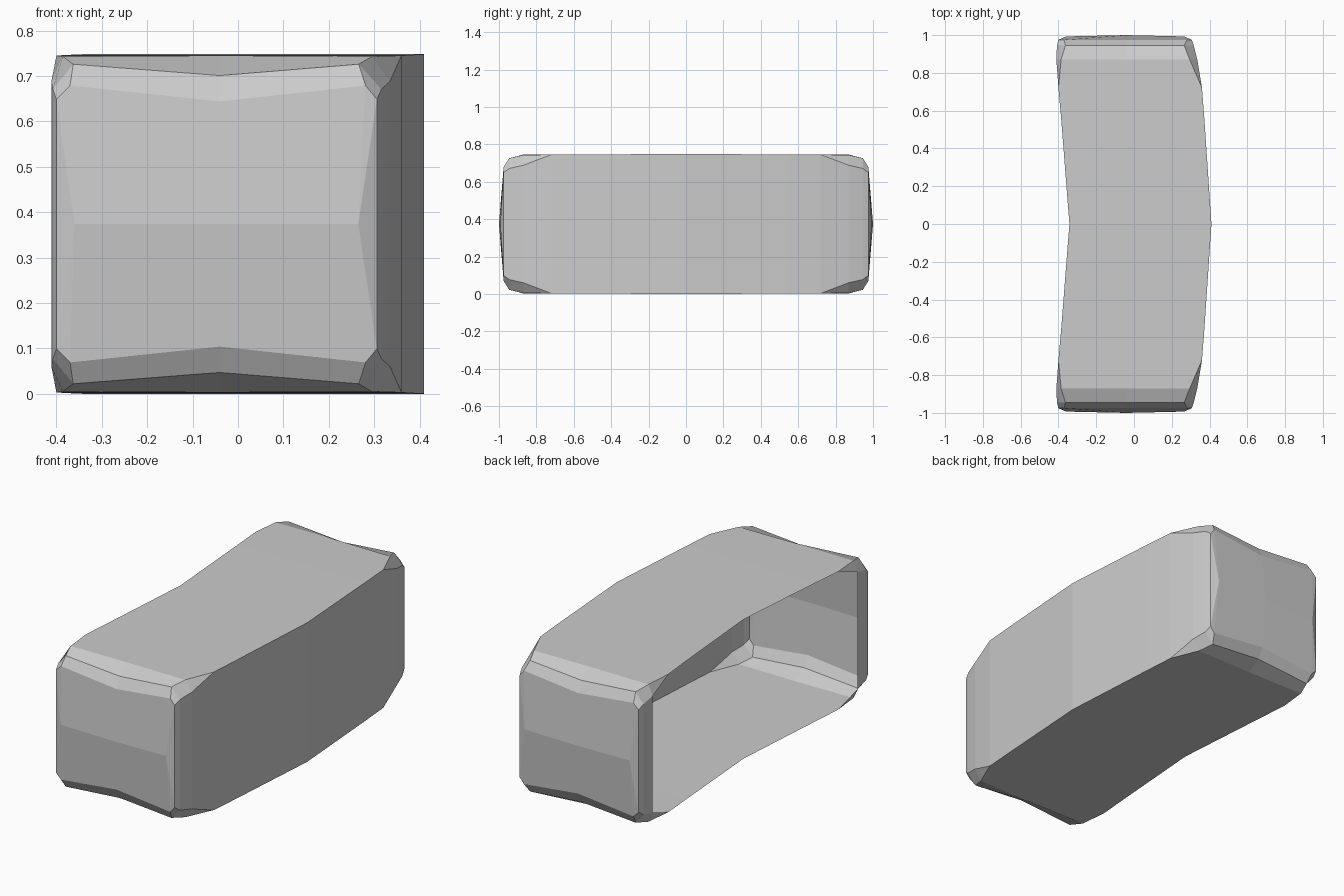
import bpy, bmesh
from mathutils import Vector

if "Cube" in bpy.data.objects:
    bpy.data.objects.remove(bpy.data.objects["Cube"])

ZC = 0.374  # mid height of the shell


def section(y, xb, xf, h, hm, cb=0.0, cf=0.0, cz=0.0):
    """Open C-shaped cross-section at y: back edge xb, front edge xf, half height h
    (hm at its middle), with corner cuts cb / cf in x and cz in z."""
    low = [(xb, -h + cz), (xb + cb, -h), (-0.04, -hm), (xf - cf, -h), (xf, -h + cz)]
    pts = low + [(xf, 0.0)] + [(x, -z) for x, z in reversed(low)]
    return [Vector((x, y, ZC + z)) for x, z in pts]


# half of the curved shell, from the middle to the rounded end
sections = [
    section(0.00, -0.342, 0.41, 0.374, 0.374),
    section(0.55, -0.385, 0.373, 0.372, 0.372),
    section(0.72, -0.400, 0.36, 0.371, 0.371),
    section(0.87, -0.411, 0.335, 0.369, 0.371, 0.025, 0.04, 0.055),
    section(0.945, -0.408, 0.316, 0.352, 0.327, 0.045, 0.05, 0.055),
    section(0.975, -0.400, 0.306, 0.305, 0.27, 0.030, 0.025, 0.03),
]

bm = bmesh.new()
rings = [[bm.verts.new(p) for p in s] for s in sections]
n = len(rings[0])
for i, (a, b) in enumerate(zip(rings, rings[1:])):
    for k in range(n - 1):
        bm.faces.new((a[k], a[k + 1], b[k + 1], b[k]))
    if i >= 3:  # narrow lip beside the open back
        bm.faces.new((a[n - 1], a[0], b[0], b[n - 1]))

# bulging end face around a middle ridge
r = rings[-1]
m0, m1, m2 = [bm.verts.new((x, y, ZC)) for x, y in
              ((-0.36, 0.993), (-0.04, 1.0), (0.265, 0.993))]
bm.faces.new((r[10], r[0], m0))
for q in (r, r[::-1]):
    for f in ((q[0], q[1], m0), (q[1], q[2], m1, m0), (q[2], q[3], m2, m1),
              (q[3], q[4], m2), (q[4], q[5], m2)):
        bm.faces.new(f)

# mirror to the other end and weld
geom = bm.verts[:] + bm.edges[:] + bm.faces[:]
bmesh.ops.mirror(bm, geom=geom, axis='Y', merge_dist=0.0001)
bmesh.ops.remove_doubles(bm, verts=bm.verts[:], dist=0.0005)
bmesh.ops.recalc_face_normals(bm, faces=bm.faces[:])
# make sure the normals point outward (front wall faces +x)
front = max(bm.faces, key=lambda f: f.calc_center_median().x)
if front.normal.x < 0:
    bmesh.ops.reverse_faces(bm, faces=bm.faces[:])

mesh = bpy.data.meshes.new("curved_shell")
bm.to_mesh(mesh)
bm.free()
bpy.context.collection.objects.link(bpy.data.objects.new("curved_shell", mesh))
